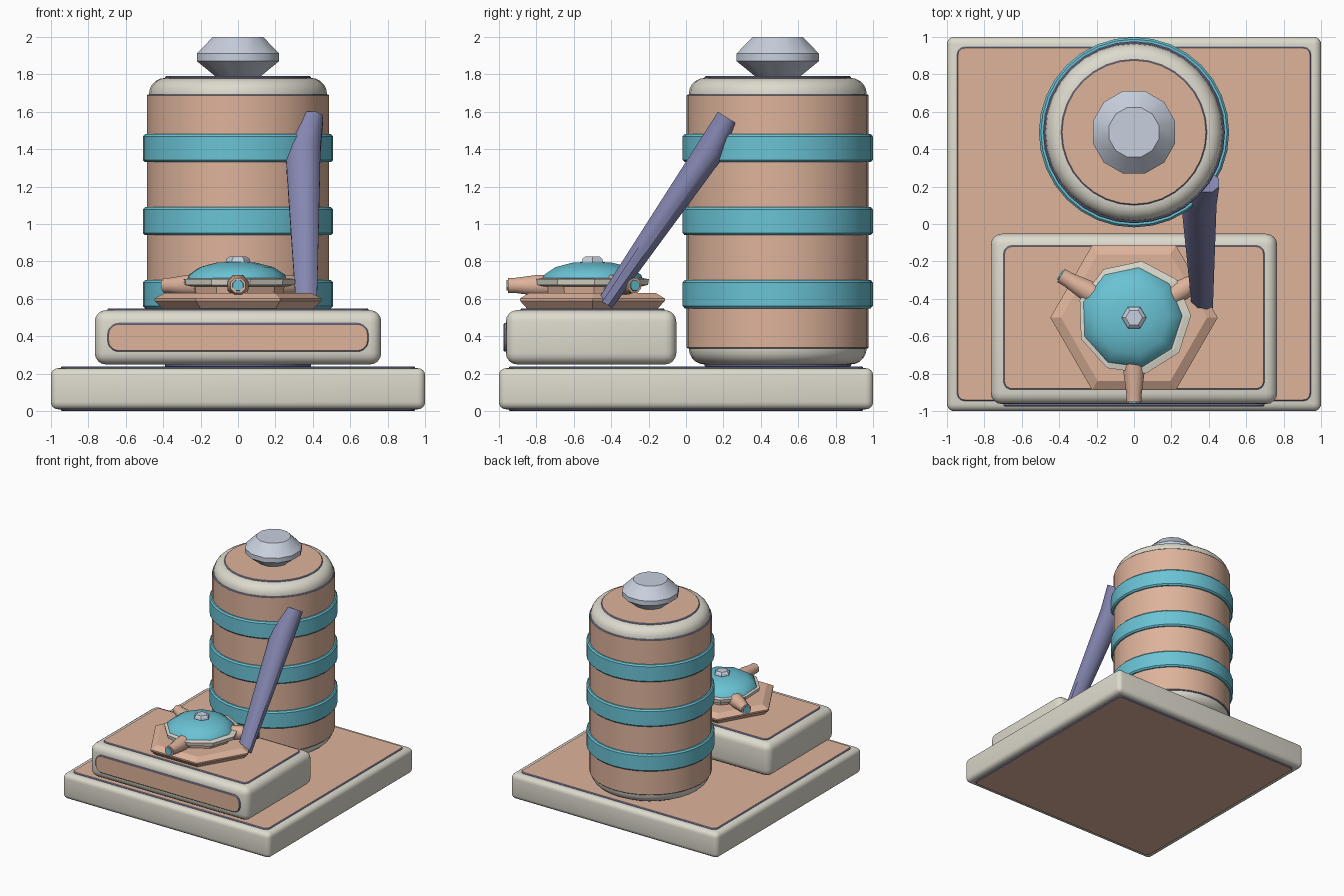
import bpy, bmesh, math
from mathutils import Vector, Matrix

if "Cube" in bpy.data.objects:
    bpy.data.objects.remove(bpy.data.objects["Cube"])


def material(name, rgb):
    lin = [(c / 255 / 12.92) if c < 10 else ((c / 255 + 0.055) / 1.055) ** 2.4 for c in rgb]
    m = bpy.data.materials.new(name)
    m.diffuse_color = (*lin, 1)
    m.use_nodes = True
    m.node_tree.nodes["Principled BSDF"].inputs["Base Color"].default_value = m.diffuse_color
    return m


COPPER = material("copper", (222, 179, 155))
CREAM = material("cream", (221, 218, 205))
TEAL = material("teal", (106, 195, 213))
PURPLE = material("purple", (132, 134, 176))
SILVER = material("silver", (200, 208, 222))


def finish(name, bm, mats, rule=None, smooth=30):
    """Store a bmesh as an object; rule(face) picks the material slot."""
    bmesh.ops.recalc_face_normals(bm, faces=bm.faces)
    bm.normal_update()
    for f in bm.faces:
        f.smooth = smooth > 0
        f.material_index = rule(f) if rule else 0
    me = bpy.data.meshes.new(name)
    bm.to_mesh(me)
    bm.free()
    if smooth:
        me.set_sharp_from_angle(angle=math.radians(smooth))
    for m in mats:
        me.materials.append(m)
    ob = bpy.data.objects.new(name, me)
    bpy.context.collection.objects.link(ob)
    return ob


def box(name, lo, hi, bevel, mat):
    """Rounded box between two corners."""
    bm = bmesh.new()
    lo, hi = Vector(lo), Vector(hi)
    bmesh.ops.create_cube(bm, size=1)
    for v in bm.verts:
        v.co = (lo + hi) / 2 + Vector(a * b for a, b in zip(v.co, hi - lo))
    bmesh.ops.bevel(bm, geom=bm.edges[:], offset=bevel, segments=4, profile=0.5, affect='EDGES')
    return finish(name, bm, [mat], smooth=40)


def panel(name, lo, hi, axis, radius):
    """Plate with rounded corners: copper faces along the axis, purple rim."""
    bm = bmesh.new()
    lo, hi = Vector(lo), Vector(hi)
    bmesh.ops.create_cube(bm, size=1)
    for v in bm.verts:
        v.co = (lo + hi) / 2 + Vector(a * b for a, b in zip(v.co, hi - lo))
    edges = [e for e in bm.edges
             if abs((e.verts[0].co - e.verts[1].co).normalized()[axis]) > 0.9]
    bmesh.ops.bevel(bm, geom=edges, offset=radius, segments=5, profile=0.5, affect='EDGES')
    rims = [e for e in bm.edges if len(e.link_faces) == 2
            and sum(abs(f.normal[axis]) > 0.9 for f in e.link_faces) == 1]
    bmesh.ops.bevel(bm, geom=rims, offset=0.006, segments=1, affect='EDGES')
    return finish(name, bm, [COPPER, PURPLE], lambda f: 0 if abs(f.normal[axis]) > 0.9 else 1)


def loft(bm, rings):
    """Skin closed rings of points and cap both ends."""
    rows = [[bm.verts.new(p) for p in r] for r in rings]
    n = len(rows[0])
    for a, b in zip(rows, rows[1:]):
        for i in range(n):
            bm.faces.new((a[i], a[(i + 1) % n], b[(i + 1) % n], b[i]))
    bm.faces.new(rows[0][::-1])
    bm.faces.new(rows[-1])


def lathe(name, profile, sides, center, mats, rule=None, turn=0, smooth=30, matrix=None):
    """Revolve (radius, height) points around a vertical axis."""
    bm = bmesh.new()
    angles = [math.radians(turn) + math.tau * i / sides for i in range(sides)]
    loft(bm, [[(r * math.cos(a), r * math.sin(a), z) for a in angles] for r, z in profile])
    bm.transform(Matrix.Translation(center) @ (matrix or Matrix()))
    return finish(name, bm, mats, rule, smooth)


# Square base and its panel
box("base", (-1, -1, 0.01), (1, 1, 0.23), 0.04, CREAM)
panel("base_panel", (-0.945, -0.945, 0), (0.945, 0.945, 0.24), 2, 0.04)

# Raised front block with top and front panels
box("front_block", (-0.765, -0.962, 0.25), (0.765, -0.052, 0.54), 0.06, CREAM)
panel("block_top_panel", (-0.697, -0.885, 0.45), (0.697, -0.115, 0.55), 2, 0.045)
panel("block_front_panel", (-0.697, -0.975, 0.318), (0.697, -0.9, 0.47), 1, 0.06)

# Tank: cream core with rounded ends, end caps, copper jacket, teal hoops
TANK = (0, 0.49, 0)


def arc(r, z, radius, up):
    steps = [math.radians(90 * i / 5) for i in range(6)]
    return [(r - radius + radius * math.cos(a), z + up * radius * (math.sin(a) - 1)) for a in steps]


core = arc(0.475, 0.25, 0.085, -1)[::-1] + arc(0.475, 1.78, 0.085, 1)
lathe("tank_core", core, 32, TANK, [CREAM], smooth=40)
lathe("tank_caps", [(0.384, 0.235), (0.39, 0.241), (0.39, 1.784), (0.384, 1.79)], 32, TANK,
      [COPPER, PURPLE], lambda f: 0 if abs(f.normal.z) > 0.9 else 1)
lathe("tank_jacket", [(0.47, 0.335), (0.48, 0.335), (0.486, 0.341), (0.486, 1.687),
                      (0.48, 1.693), (0.47, 1.693)], 32, TANK,
      [COPPER, PURPLE], lambda f: 0 if abs(f.normal.z) < 0.1 else 1)
for i in range(3):
    z = 0.55 + 0.39 * i
    lathe("tank_hoop", [(0.47, z), (0.497, z), (0.508, z + 0.012), (0.508, z + 0.138),
                        (0.497, z + 0.15), (0.47, z + 0.15)], 32, TANK, [TEAL])

# Faceted knob on the tank
lathe("knob", [(0.12, 1.785), (0.228, 1.87), (0.228, 1.91), (0.138, 2.0)], 12, TANK, [SILVER],
      turn=15, smooth=35)

# Tapered arm leaning from the block onto the tank:
# distance along, offset across, x centre, half width in x, half depth
bm = bmesh.new()
rings = []
for t, p, x, w, d in [(0.25, -0.675, 0.365, 0.057, 0.045),
                      (1.24, -0.645, 0.347, 0.095, 0.078),
                      (1.44, -0.663, 0.392, 0.064, 0.06)]:
    ring = []
    for i in range(8):
        a = math.tau * (i + 0.5) / 8
        q = p + d * math.sin(a) * 1.07
        ring.append((x + w * math.cos(a) * 1.07, 0.54 * t + 0.84 * q, 0.84 * t - 0.54 * q))
    rings.append(ring)
loft(bm, rings)
finish("arm", bm, [PURPLE], smooth=50)

# Dome unit on a hexagonal plate
UNIT = (0, -0.5, 0)
lathe("hex_plate", [(0.40, 0.545), (0.447, 0.59), (0.447, 0.602), (0.39, 0.632)], 6, UNIT,
      [COPPER], smooth=0)
lathe("dome_foot", [(0.24, 0.62), (0.25, 0.675)], 9, UNIT, [COPPER], turn=2, smooth=0)
lathe("dome_rim", [(0.26, 0.665), (0.30, 0.675), (0.305, 0.705), (0.27, 0.712)], 9, UNIT,
      [CREAM], turn=2, smooth=0)
lathe("dome", [(0.275, 0.70), (0.262, 0.73), (0.20, 0.77), (0.11, 0.793), (0.03, 0.798)], 9,
      (-0.012, -0.5, 0), [TEAL], turn=2, smooth=45)
lathe("dome_bolt", [(0.062, 0.785), (0.066, 0.80), (0.06, 0.815), (0.045, 0.826)], 6, UNIT,
      [SILVER], smooth=0)

# Three nozzles around the dome, with teal tips
for deg in (30, 150, 270):
    aim = (Matrix.Translation((0, 0, 0.672)) @ Matrix.Rotation(math.radians(deg), 4, 'Z')
           @ Matrix.Rotation(math.radians(90), 4, 'Y'))
    lathe("nozzle", [(0.062, 0.22), (0.06, 0.30), (0.044, 0.41), (0.044, 0.45)], 8, UNIT,
          [COPPER], turn=22.5, smooth=50, matrix=aim)
    lathe("nozzle_tip", [(0.032, 0.44), (0.03, 0.458)], 8, UNIT, [TEAL], turn=22.5, matrix=aim)
